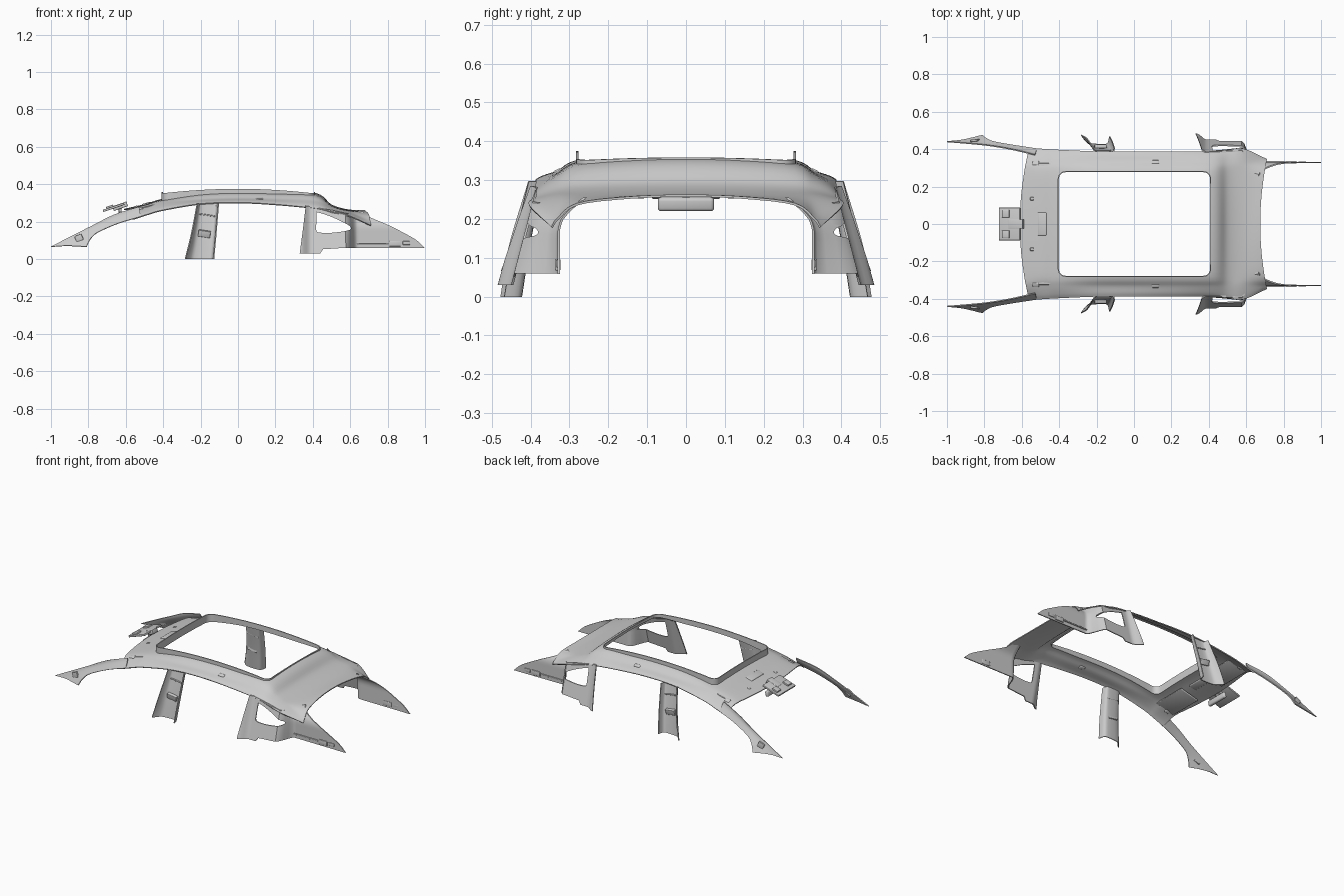
import bpy, bmesh, math
from mathutils import Vector, Matrix
from mathutils.bvhtree import BVHTree

if "Cube" in bpy.data.objects:
    bpy.data.objects.remove(bpy.data.objects["Cube"])


def new_obj(name, verts, faces):
    me = bpy.data.meshes.new(name)
    me.from_pydata([tuple(v) for v in verts], [], faces)
    bm = bmesh.new()
    bm.from_mesh(me)
    bmesh.ops.recalc_face_normals(bm, faces=bm.faces)
    bm.to_mesh(me)
    bm.free()
    o = bpy.data.objects.new(name, me)
    bpy.context.collection.objects.link(o)
    return o


def spline(pts, n):
    """Catmull-Rom resampling with n steps per span."""
    p = [Vector(q) for q in pts]
    p = [2 * p[0] - p[1]] + p + [2 * p[-1] - p[-2]]
    out = []
    for i in range(1, len(p) - 2):
        a, b, c, d = p[i - 1:i + 3]
        for k in range(n):
            t = k / n
            out.append(0.5 * (2 * b + (c - a) * t + (2 * a - 5 * b + 4 * c - d) * t * t
                              + (3 * b - a - 3 * c + d) * t ** 3))
    return out + [p[-2]]


def loft(name, rows, closed=False):
    n = len(rows[0])
    faces = [(i * n + j, i * n + (j + 1) % n, (i + 1) * n + (j + 1) % n, (i + 1) * n + j)
             for i in range(len(rows) - 1) for j in range(n if closed else n - 1)]
    return new_obj(name, [v for r in rows for v in r], faces)


def smooth_loft(name, sections, nu, nv):
    rows = [spline(s, nv) for s in sections]
    cols = [spline(c, nu) for c in zip(*rows)]
    return loft(name, list(zip(*cols)))


def prism(poly, axis, lo, hi):
    n = len(poly)
    at = (lambda a, b, h: (a, h, b)) if axis == 'y' else (lambda a, b, h: (a, b, h))
    v = [at(a, b, h) for h in (lo, hi) for a, b in poly]
    f = [tuple(range(n)), tuple(range(n, 2 * n))]
    f += [(i, (i + 1) % n, n + (i + 1) % n, n + i) for i in range(n)]
    o = new_obj("cutter", v, f)
    o.hide_render = True
    return o


def finish(o, thick=0, cuts=(), bevel=0):
    """Thicken, cut, bevel, bake and smooth."""
    if thick:
        m = o.modifiers.new("thick", 'SOLIDIFY')
        m.thickness, m.offset = thick, 0
    for op, c in cuts:
        m = o.modifiers.new("cut", 'BOOLEAN')
        m.operation, m.object, m.solver = op, c, 'EXACT'
    if bevel:
        m = o.modifiers.new("bevel", 'BEVEL')
        m.width, m.segments = bevel, 3
    bpy.context.view_layer.update()
    me = bpy.data.meshes.new_from_object(o.evaluated_get(bpy.context.evaluated_depsgraph_get()))
    o.modifiers.clear()
    o.data = me
    for _, c in cuts:
        bpy.data.objects.remove(c)
    bpy.ops.object.select_all(action='DESELECT')
    o.select_set(True)
    bpy.context.view_layer.objects.active = o
    bpy.ops.object.shade_smooth_by_angle(angle=math.radians(35))
    return o


def mirror(o):
    c = o.copy()
    c.data = o.data.copy()
    c.data.transform(Matrix.Diagonal((1, -1, 1, 1)))
    c.data.flip_normals()
    o.name, c.name = o.name + "_left", o.name + "_right"
    bpy.context.collection.objects.link(c)


def box(name, loc, size, rot=(0, 0, 0), bevel=0.003):
    x, y, z = (s / 2 for s in size)
    v = [(a, b, c) for a in (-x, x) for b in (-y, y) for c in (-z, z)]
    f = [(0, 1, 3, 2), (4, 6, 7, 5), (0, 4, 5, 1), (2, 3, 7, 6), (0, 2, 6, 4), (1, 5, 7, 3)]
    o = new_obj(name, v, f)
    R = Matrix.Rotation(rot[2], 4, 'Z') @ Matrix.Rotation(rot[1], 4, 'Y') @ Matrix.Rotation(rot[0], 4, 'X')
    o.data.transform(Matrix.Translation(loc) @ R)
    return finish(o, bevel=bevel)


def step(a, b, x):
    t = min(1, max(0, (x - a) / (b - a)))
    return t * t * (3 - 2 * t)


# Roof lining: centre x, edge x, z at y=0, .28, .33, then edge y and z
stations = [(-.61, -.56, .265, .262, .255, .405, .212), (-.5, -.48, .29, .285, .272, .40, .238),
            (-.41, -.40, .317, .308, .295, .395, .26), (-.2, -.2, .355, .34, .315, .387, .293),
            (0, 0, .366, .349, .322, .385, .30), (.2, .2, .364, .345, .318, .385, .29),
            (.415, .405, .350, .335, .308, .387, .27), (.5, .5, .288, .28, .272, .395, .25),
            (.59, .585, .262, .256, .25, .402, .232), (.675, .71, .26, .238, .2, .345, .178)]
sections = []
for xc, xe, z0, z1, z2, ye, ze in stations:
    half = [(.15, z0 - .25 * (z0 - z1)), (.28, z1), (.33, z2), (.35 * .33 + .65 * ye, .45 * z2 + .55 * ze), (ye, ze)]
    right = [Vector((xc + (xe - xc) * (y / ye) ** 2, y, z)) for y, z in half]
    left = [Vector((p.x, -p.y, p.z)) for p in reversed(right)]
    sections.append(left + [Vector((xc, 0, z0))] + right)
roof = smooth_loft("roof_lining", sections, 6, 4)
bvh = BVHTree.FromPolygons([v.co for v in roof.data.vertices], [p.vertices[:] for p in roof.data.polygons])


def roof_z(x, y):
    hit = bvh.ray_cast(Vector((x, y, 1)), Vector((0, 0, -1)))[0]
    return hit.z if hit else .3


# Roof opening with raised rim
opening = []
for cx, cy, a0 in ((.37, .24, 0), (-.365, .24, 90), (-.365, -.24, 180), (.37, -.24, 270)):
    opening += [(cx + .04 * math.cos(math.radians(a0 + k * 15)), cy + .04 * math.sin(math.radians(a0 + k * 15)))
                for k in range(7)]
path = []
for (ax, ay), (bx, by) in zip(opening, opening[1:] + opening[:1]):
    n = max(1, int(math.hypot(bx - ax, by - ay) / .04))
    path += [(ax + (bx - ax) * k / n, ay + (by - ay) * k / n) for k in range(n)]
low = [(x, y, roof_z(x, y) - .008) for x, y in path]
top = [(x, y, max(roof_z(x, y) + .004, .350 + .025 * (1 - (x / .41) ** 2) + .008 * (1 - (y / .28) ** 2)))
       for x, y in path]
finish(loft("opening_rim", [low, top], closed=True), thick=.006)
finish(roof, .006, [('DIFFERENCE', prism(opening, 'z', 0, 1))])

# Front pillars
inner = [(-.53, .37, .278), (-.66, .40, .238), (-.78, .42, .178), (-.9, .432, .117), (-1, .44, .065)]
outer = [(-.52, .402, .226), (-.64, .42, .19), (-.75, .44, .142), (-.79, .458, .105), (-.81, .474, .065)]
rows = []
for a, b in zip(inner, outer):
    a, b = Vector(a), Vector(b)
    rows.append([a, a.lerp(b, .45) + Vector((0, -.006, .005)), b])
mirror(finish(smooth_loft("front_pillar", rows, 6, 4), .006))
mirror(box("front_pillar_cap", (-.85, .447, .112), (.04, .012, .035), (0, -.4, .1)))

# Middle pillars: shallow channels
rows = [[(-.282, .476, 0), (-.262, .45, 0), (-.235, .43, 0), (-.16, .425, 0), (-.138, .435, 0), (-.13, .468, 0)],
        [(-.25, .455, .13), (-.235, .425, .13), (-.21, .408, .13), (-.145, .405, .13), (-.125, .415, .13),
         (-.118, .445, .13)],
        [(-.218, .405, .297), (-.21, .39, .297), (-.195, .375, .297), (-.125, .373, .297), (-.112, .38, .297),
         (-.104, .405, .297)]]
mirror(finish(smooth_loft("middle_pillar", rows, 6, 3), .006))
mirror(box("belt_guide", (-.18, .412, .135), (.065, .02, .035), (-.25, .15, 0)))
mirror(box("pillar_trim_seam", (-.165, .388, .235), (.085, .012, .006), (-.25, .15, 0), .001))

# Rear quarter panels: curved sheet trimmed to outline, with side window
def quarter_y(x, z):
    front = .385 + .26 * (.27 - z) + .035 * step(.39, .33, x)
    rear = .328 - 6 * max(0, z - .16) ** 2 - max(0, z - .2) * .25
    t = step(.575, .635, x)
    return front * (1 - t) + rear * t


sheet = loft("quarter_panel", [[(.3 + .0125 * i, quarter_y(.3 + .0125 * i, .0125 * j), .0125 * j)
                                for j in range(25)] for i in range(59)])
leg = spline([(.362, .285), (.352, .2), (.342, .12), (.33, .03)], 4)
tail = spline([(1, .058), (.955, .1), (.88, .143), (.8, .183), (.7, .226), (.665, .255)], 4)
outline = [p[:] for p in leg] + [(.44, .03), (.455, .052), (.58, .06)] + [p[:] for p in tail]
outline += [(.6, .24), (.5, .262), (.41, .276)]
window = [p[:] for p in spline([(.418, .155), (.42, .24), (.43, .248), (.5, .225), (.58, .187), (.602, .17),
                                (.59, .153), (.5, .14), (.43, .142), (.418, .155)], 4)][:-1]
mirror(finish(sheet, .006, [('INTERSECT', prism(outline, 'y', .1, .7)),
                            ('DIFFERENCE', prism(window, 'y', 0, .8))]))
mirror(box("quarter_clip", (.84, .33, .082), (.06, .014, .03)))
mirror(box("quarter_rail", (.72, .332, .085), (.17, .01, .008), bevel=.001))
mirror(box("quarter_catch", (.9, .33, .085), (.04, .01, .02)))

# Sun visors below the front edge, overhead lamp and roof clips
mirror(box("sun_visor", (-.505, .215, roof_z(-.505, .215) - .012), (.13, .22, .01), (0, -.25, 0), .004))
box("overhead_lamp", (-.49, 0, roof_z(-.49, 0)), (.05, .125, .014), (0, -.25, 0), .006)
for name, x, y, sx, sy in (("visor_clip", -.525, .325, .035, .025), ("visor_hook", -.545, .135, .02, .018),
                           ("grip_mount", .115, .33, .04, .022)):
    mirror(box(name, (x, y, roof_z(x, y)), (sx, sy, .014), (-.4 if y > .3 else 0, -.2 if x < 0 else 0, 0), .005))

# Mirror with its bracket ahead of the roof
box("mirror_bracket", (-.665, 0, .276), (.12, .175, .012), (0, -.33, 0))
box("mirror_bracket_core", (-.63, 0, .282), (.08, .05, .026), (0, -.33, 0))
for s in (-1, 1):
    box("bracket_sensor", (-.685, s * .055, .277), (.04, .04, .016), (0, -.33, 0))
box("mirror_stem", (-.63, 0, .262), (.016, .02, .04))
box("mirror_housing", (-.625, 0, .238), (.022, .145, .036), (0, .15, 0), .009)
